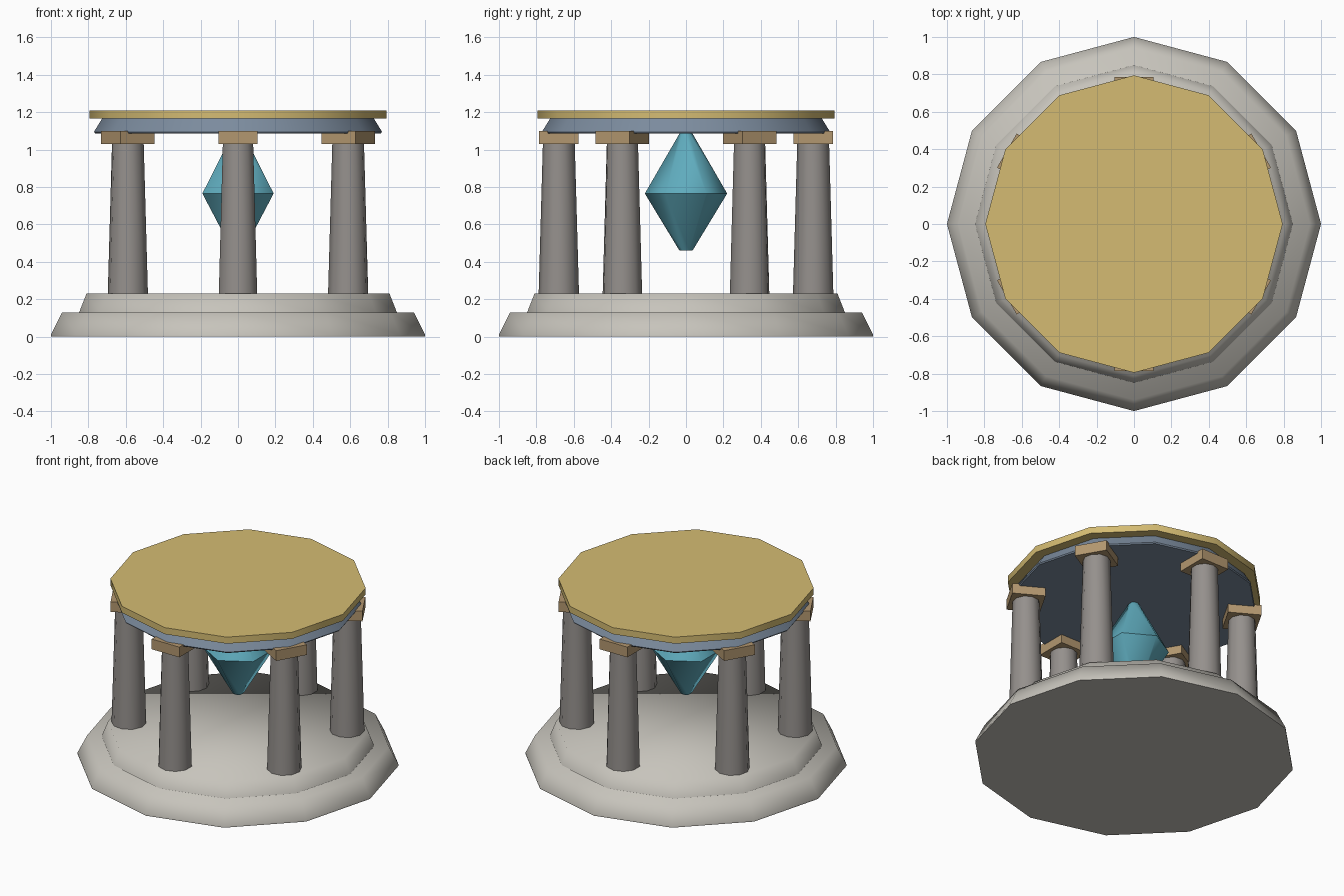
import bpy
import bmesh
from math import sin, cos, pi, radians

old = bpy.data.objects.get("Cube")
if old:
    bpy.data.objects.remove(old, do_unlink=True)


def material(name, rgb):
    mat = bpy.data.materials.new(name)
    mat.use_nodes = True
    mat.diffuse_color = (*rgb, 1)
    mat.node_tree.nodes["Principled BSDF"].inputs["Base Color"].default_value = (*rgb, 1)
    return mat


pale_stone = material("pale stone", (0.57, 0.55, 0.50))
grey_stone = material("grey stone", (0.30, 0.28, 0.265))
slate_blue = material("slate blue", (0.20, 0.26, 0.34))
gold = material("gold", (0.66, 0.50, 0.17))
tan_stone = material("tan stone", (0.45, 0.31, 0.16))
teal = material("teal crystal", (0.115, 0.41, 0.51))


def finish(name, bm, mat, smooth):
    bmesh.ops.recalc_face_normals(bm, faces=bm.faces[:])
    mesh = bpy.data.meshes.new(name)
    bm.to_mesh(mesh)
    bm.free()
    mesh.materials.append(mat)
    obj = bpy.data.objects.new(name, mesh)
    bpy.context.collection.objects.link(obj)
    if smooth:
        bpy.ops.object.select_all(action='DESELECT')
        obj.select_set(True)
        bpy.context.view_layer.objects.active = obj
        bpy.ops.object.shade_smooth_by_angle(angle=radians(smooth))
    return obj


def turned(name, sides, profile, mat, smooth=40):
    """Solid with a regular polygon section, from (radius, height) pairs."""
    bm = bmesh.new()
    rings = []
    for r, z in profile:
        rings.append([bm.verts.new((r * sin(2 * pi * i / sides),
                                    r * cos(2 * pi * i / sides), z))
                      for i in range(sides)])
    for a, b in zip(rings, rings[1:]):
        for i in range(sides):
            j = (i + 1) % sides
            bm.faces.new((a[i], a[j], b[j], b[i]))
    bm.faces.new(rings[0])
    bm.faces.new(rings[-1])
    return finish(name, bm, mat, smooth)


# Stepped base, softly shaded over the upper edges
turned("lower_step", 12, [(1, 0), (1, 0.01), (0.94, 0.13)], pale_stone, 72)
turned("upper_step", 12, [(0.85, 0.128), (0.81, 0.23)], pale_stone, 72)

# Six columns with square capitals facing the centre
for k in range(6):
    angle = pi / 3 * k
    place = (-0.68 * sin(angle), 0.68 * cos(angle), 0)
    column = turned(f"column_{k + 1}", 10, [(0.108, 0.225), (0.085, 1.04)], grey_stone)
    bm = bmesh.new()
    bmesh.ops.create_cube(bm, size=1)
    bmesh.ops.scale(bm, vec=(0.21, 0.21, 0.07), verts=bm.verts[:])
    bmesh.ops.translate(bm, vec=(0, 0, 1.065), verts=bm.verts[:])
    capital = finish(f"capital_{k + 1}", bm, tan_stone, None)
    for part in (column, capital):
        part.location = place
        part.rotation_euler.z = angle

# Roof
turned("roof_ring", 12, [(0.765, 1.087), (0.77, 1.095), (0.725, 1.168)], slate_blue)
turned("roof_slab", 12, [(0.795, 1.165), (0.795, 1.21)], gold)

# Floating crystal
turned("crystal_top", 6, [(0.22, 0.765), (0.035, 1.085)], teal, 54)
turned("crystal_bottom", 6, [(0.035, 0.46), (0.22, 0.765)], teal, 54)
